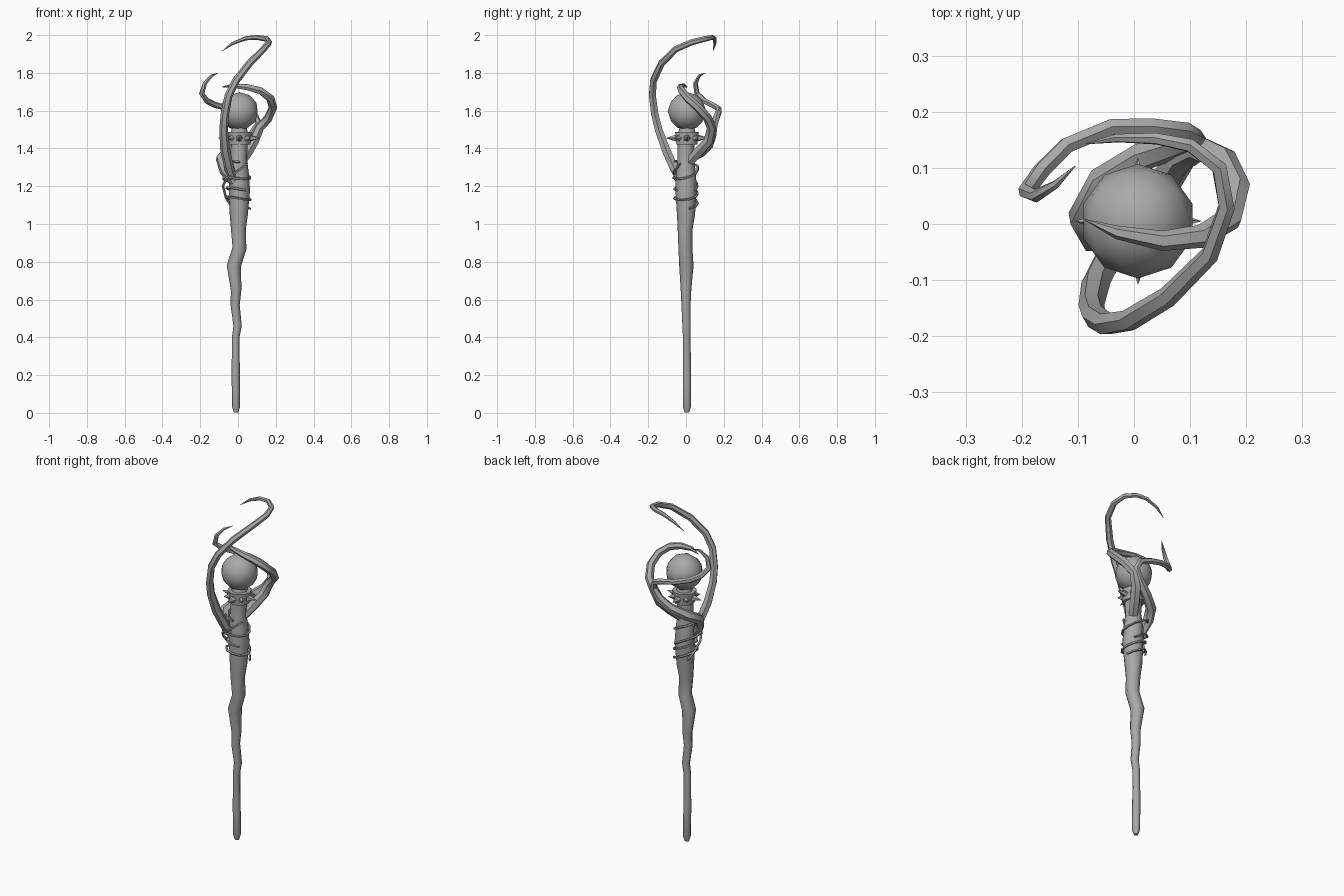
import bpy, bmesh, math
from mathutils import Vector

if "Cube" in bpy.data.objects:
    bpy.data.objects.remove(bpy.data.objects["Cube"], do_unlink=True)

# Single grey material
grey = bpy.data.materials.new("plain grey")
grey.use_nodes = True
grey.diffuse_color = (0.4, 0.4, 0.4, 1)
grey.node_tree.nodes["Principled BSDF"].inputs["Base Color"].default_value = (0.4, 0.4, 0.4, 1)


def finish(bm, name, angle=50):
    bmesh.ops.recalc_face_normals(bm, faces=bm.faces)
    mesh = bpy.data.meshes.new(name)
    bm.to_mesh(mesh)
    bm.free()
    mesh.materials.append(grey)
    ob = bpy.data.objects.new(name, mesh)
    bpy.context.collection.objects.link(ob)
    bpy.ops.object.select_all(action='DESELECT')
    ob.select_set(True)
    bpy.context.view_layer.objects.active = ob
    bpy.ops.object.shade_smooth_by_angle(angle=math.radians(angle))
    return ob


def sweep(name, path, sides=6):
    """Tube through (x, y, z, radius) points with a steadily carried cross-section."""
    pts = [Vector(p[:3]) for p in path]
    bm = bmesh.new()
    rings, normal = [], Vector((1, 0, 0.1))
    for i, p in enumerate(pts):
        tangent = (pts[min(i + 1, len(pts) - 1)] - pts[max(i - 1, 0)]).normalized()
        normal = (normal - tangent * normal.dot(tangent)).normalized()
        side = tangent.cross(normal)
        ring = []
        for k in range(sides):
            a = math.tau * k / sides
            ring.append(bm.verts.new(p + path[i][3] * (normal * math.cos(a) + side * math.sin(a))))
        rings.append(ring)
    for r0, r1 in zip(rings, rings[1:]):
        for k in range(sides):
            j = (k + 1) % sides
            bm.faces.new((r0[k], r0[j], r1[j], r1[k]))
    bm.faces.new(rings[0])
    bm.faces.new(rings[-1])
    return finish(bm, name)


# Gnarled shaft, widening toward the head
sweep("shaft", [
    (-0.01, 0.005, 0.003, 0.012), (-0.01, 0.005, 0.03, 0.021), (-0.012, 0.005, 0.19, 0.022),
    (-0.012, 0.004, 0.40, 0.020), (-0.002, 0.003, 0.46, 0.022), (-0.015, 0.0, 0.57, 0.024),
    (-0.01, 0.0, 0.65, 0.028), (-0.022, 0.002, 0.78, 0.038), (0.008, -0.003, 0.87, 0.037),
    (0.002, -0.005, 0.97, 0.039), (0.004, 0.0, 1.05, 0.048), (0.008, 0.0, 1.18, 0.056),
    (0.004, 0.0, 1.27, 0.053), (0.004, -0.002, 1.35, 0.043), (0.007, 0.0, 1.43, 0.045)], 8)

# Orb seat and collar
sweep("collar", [(0.007, 0.005, 1.42, 0.058), (0.007, 0.005, 1.488, 0.066)], 10)
sweep("orb_seat", [(0.007, 0.005, 1.485, 0.045), (0.007, 0.005, 1.53, 0.035)], 8)

# Collar spikes, alternating long and short
bm = bmesh.new()
centre = Vector((0.007, 0.005, 1.455))
for k in range(8):
    a = math.tau * k / 8
    out = Vector((math.cos(a), math.sin(a), 0))
    across = Vector((-out.y, out.x, 0))
    tip = bm.verts.new(centre + out * (0.114 if k % 2 == 0 else 0.088))
    base = [bm.verts.new(centre + out * 0.052 + 0.021 * (across * math.cos(t) + Vector((0, 0, math.sin(t)))))
            for t in [math.tau * n / 5 for n in range(5)]]
    for n in range(5):
        bm.faces.new((base[n], base[(n + 1) % 5], tip))
    bm.faces.new(base)
finish(bm, "collar_spikes", 30)

# Orb
bm = bmesh.new()
bmesh.ops.create_icosphere(bm, subdivisions=2, radius=0.102)
bmesh.ops.translate(bm, verts=bm.verts, vec=(0.007, 0.005, 1.596))
finish(bm, "orb", 60)

# Tall front tendril curling over the top
sweep("tall_tendril", [
    (-0.02, -0.02, 1.22, 0.020), (-0.045, -0.06, 1.29, 0.026), (-0.068, -0.105, 1.39, 0.026),
    (-0.076, -0.145, 1.50, 0.023), (-0.07, -0.165, 1.58, 0.022), (-0.05, -0.178, 1.68, 0.021),
    (-0.01, -0.172, 1.76, 0.020), (0.06, -0.13, 1.85, 0.019), (0.135, -0.055, 1.925, 0.017),
    (0.165, 0.03, 1.962, 0.016), (0.152, 0.1, 1.98, 0.015), (0.10, 0.14, 1.988, 0.013),
    (0.04, 0.152, 1.983, 0.011), (-0.03, 0.153, 1.955, 0.008), (-0.085, 0.143, 1.915, 0.001)])

# Tendril wrapping the back and flicking up on the side
sweep("wrapping_tendril", [
    (-0.02, -0.03, 1.22, 0.020), (-0.07, -0.025, 1.28, 0.028), (-0.09, 0.01, 1.345, 0.029),
    (-0.055, 0.075, 1.38, 0.029), (0.015, 0.12, 1.42, 0.026), (0.075, 0.14, 1.47, 0.023),
    (0.11, 0.15, 1.53, 0.020), (0.09, 0.165, 1.575, 0.018), (0.03, 0.173, 1.595, 0.017),
    (-0.04, 0.173, 1.61, 0.016), (-0.12, 0.14, 1.63, 0.016), (-0.165, 0.095, 1.652, 0.016),
    (-0.192, 0.058, 1.69, 0.015), (-0.175, 0.05, 1.745, 0.012), (-0.14, 0.07, 1.785, 0.008),
    (-0.105, 0.103, 1.80, 0.001)])

# Tendril looping around the orb toward the front
sweep("looping_tendril", [
    (0.015, 0.01, 1.32, 0.024), (0.05, 0.065, 1.38, 0.030), (0.085, 0.12, 1.44, 0.028),
    (0.115, 0.135, 1.51, 0.025), (0.16, 0.115, 1.56, 0.024), (0.185, 0.065, 1.615, 0.023),
    (0.172, 0.01, 1.665, 0.022), (0.12, -0.022, 1.705, 0.021), (0.05, -0.03, 1.724, 0.018),
    (-0.03, -0.015, 1.733, 0.012), (-0.088, 0.008, 1.725, 0.001)])


# Thin vines wound around the upper shaft
def vine(name, z0, z1, turns, start, radius, bulge, lean):
    path, steps = [], int(turns * 10)
    for i in range(steps + 1):
        t = i / steps
        a = start + math.tau * turns * t
        r = radius + bulge * max(0, math.sin(math.pi * t)) * max(0, -math.cos(a))
        path.append((0.006 + r * math.cos(a), r * math.sin(a),
                     z0 + (z1 - z0) * t - lean * math.cos(a), 0.0065))
    sweep(name, path, 5)


vine("lower_vine", 1.10, 1.19, 1.8, 0.3, 0.062, 0.012, 0.02)
vine("upper_vine", 1.19, 1.33, 1.6, 1.0, 0.060, 0.045, 0.02)
sweep("hanging_vine", [
    (0.05, -0.03, 1.32, 0.006), (0.0, -0.062, 1.28, 0.007), (-0.06, -0.06, 1.24, 0.007),
    (-0.08, -0.02, 1.20, 0.007), (-0.065, 0.02, 1.14, 0.007), (-0.04, 0.045, 1.10, 0.006)], 5)
